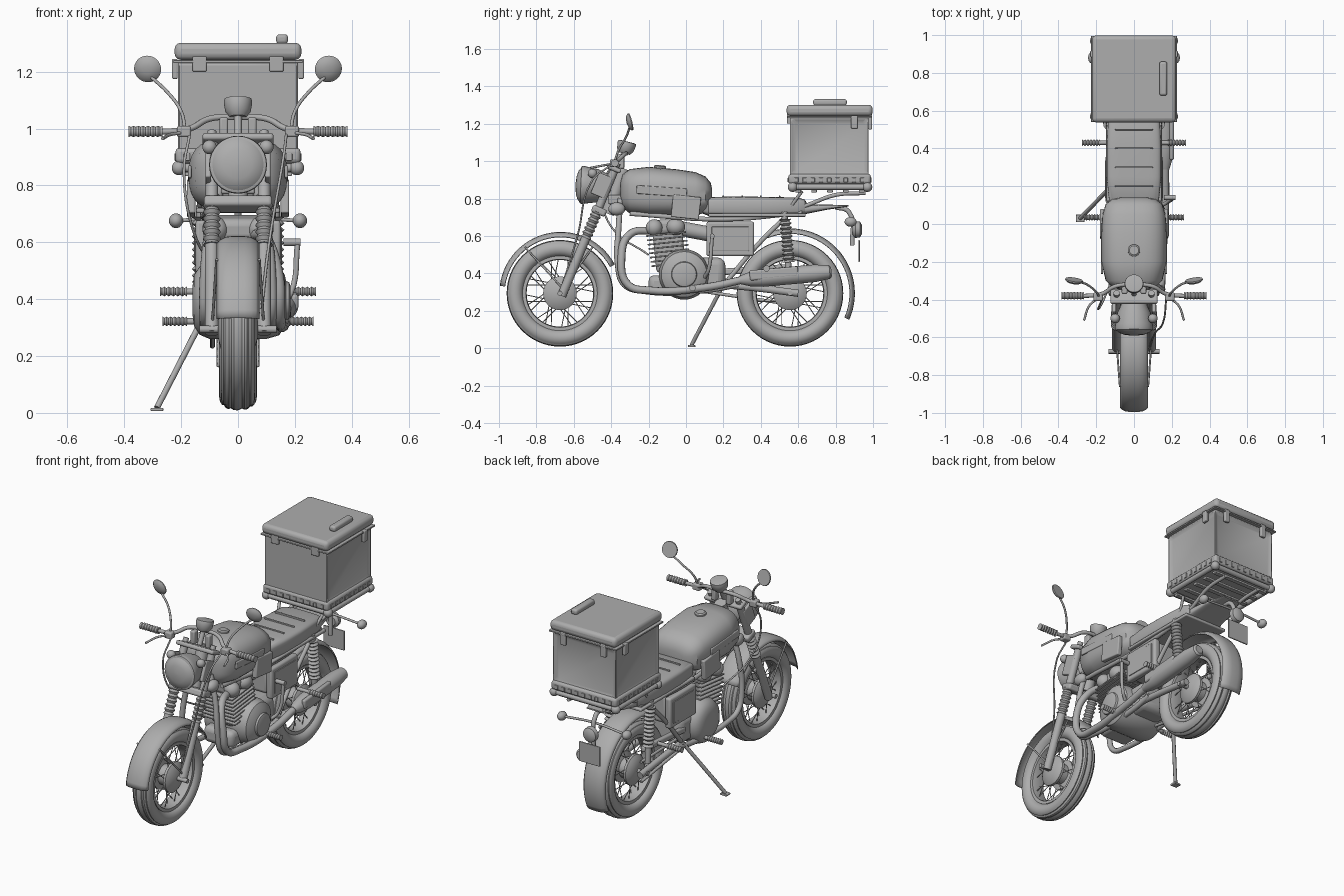
import bpy, bmesh
from math import sin, cos, pi, radians, copysign
from mathutils import Vector, Matrix

cube = bpy.data.objects.get("Cube")
if cube:
    bpy.data.objects.remove(cube)

grey = bpy.data.materials.new("plain grey")
grey.use_nodes = True
grey.diffuse_color = (0.42, 0.42, 0.42, 1)
grey.node_tree.nodes["Principled BSDF"].inputs["Base Color"].default_value = grey.diffuse_color
meshes = []


def finish(name, bm):
    bmesh.ops.recalc_face_normals(bm, faces=bm.faces[:])
    me = bpy.data.meshes.new(name)
    bm.to_mesh(me)
    bm.free()
    me.materials.append(grey)
    ob = bpy.data.objects.new(name, me)
    bpy.context.collection.objects.link(ob)
    meshes.append(ob)
    return ob


def skin(name, rings, wrap=False, caps=True, closed=True):
    """Bridge equal rings of points into a surface."""
    bm = bmesh.new()
    vs = [[bm.verts.new(p) for p in ring] for ring in rings]
    n = len(vs[0])
    pairs = list(zip(vs, vs[1:])) + ([(vs[-1], vs[0])] if wrap else [])
    for a, b in pairs:
        for i in range(n if closed else n - 1):
            j = (i + 1) % n
            bm.faces.new((a[i], a[j], b[j], b[i]))
    if caps and not wrap:
        bm.faces.new(vs[0])
        bm.faces.new(vs[-1])
    return finish(name, bm)


def lathe(name, profile, origin, axis, wrap=False, n=32):
    """Spin (along, radius) pairs around an axis."""
    q = Vector(axis).to_track_quat('Z', 'Y')
    o = Vector(origin)
    return skin(name, [[o + q @ Vector((r * cos(2 * pi * k / n), r * sin(2 * pi * k / n), h))
                        for k in range(n)] for h, r in profile], wrap)


def rod(name, a, b, r, r2=None, n=20):
    d = Vector(b) - Vector(a)
    return lathe(name, [(0, r), (d.length, r if r2 is None else r2)], a, d, n=n)


def ball(name, c, size):
    bm = bmesh.new()
    bmesh.ops.create_uvsphere(bm, u_segments=24, v_segments=14, radius=1,
                              matrix=Matrix.Translation(c) @ Matrix.Diagonal((*size, 1)))
    return finish(name, bm)


def box(name, c, size, bevel=0.008, tilt=0):
    bm = bmesh.new()
    bmesh.ops.create_cube(bm, size=1, matrix=Matrix.Translation(c)
                          @ Matrix.Rotation(radians(tilt), 4, 'X') @ Matrix.Diagonal((*size, 1)))
    ob = finish(name, bm)
    if bevel:
        m = ob.modifiers.new("round", 'BEVEL')
        m.width, m.segments = bevel, 3
    return ob


def tube(name, paths, r):
    cu = bpy.data.curves.new(name, 'CURVE')
    cu.dimensions, cu.bevel_depth, cu.bevel_resolution = '3D', r, 3
    cu.resolution_u, cu.use_fill_caps = 6, True
    for path in paths:
        sp = cu.splines.new('BEZIER')
        sp.bezier_points.add(len(path) - 1)
        for p, co in zip(sp.bezier_points, path):
            p.co = co
            p.handle_left_type = p.handle_right_type = 'AUTO'
    cu.materials.append(grey)
    bpy.context.collection.objects.link(bpy.data.objects.new(name, cu))


def loft(name, sections, power, n=32):
    """Rounded sections (y, half width, bottom, top) along the bike."""
    def ring(y, w, lo, hi):
        pts = []
        for k in range(n):
            c, s = cos(2 * pi * k / n), sin(2 * pi * k / n)
            pts.append((w * copysign(abs(c) ** (2 / power), c), y,
                        (lo + hi) / 2 + (hi - lo) / 2 * copysign(abs(s) ** (2 / power), s)))
        return pts
    return skin(name, [ring(*s) for s in sections])


def both(points):
    """A path and its mirror image."""
    return [points, [(-x, y, z) for x, y, z in points]]


def bellows(name, a, b, r1, r2, coils):
    d = Vector(b) - Vector(a)
    n = coils * 4
    lathe(name, [(d.length * i / n, (r1 + r2) / 2 + (r1 - r2) / 2 * cos(i * pi / 2))
                 for i in range(n + 1)], a, d, n=20)


# Wheels: grooved tyre, rim, drum hub, crossed spokes
def wheel(tag, y, width):
    o, X = (0, y, 0.294), (1, 0, 0)
    prof = []
    for k in range(40):
        c, s = cos(2 * pi * k / 40), sin(2 * pi * k / 40)
        groove = 0.006 if s > 0.6 and k % 3 == 0 else 0
        prof.append((width * copysign(abs(c) ** 0.8, c), 0.239 + 0.046 * s - groove))
    lathe(tag + "_tyre", prof, o, X, True, 56)
    lathe(tag + "_rim", [(-.04, .2), (-.04, .182), (-.02, .178), (.02, .178), (.04, .182), (.04, .2)], o, X, True, 56)
    lathe(tag + "_hub", [(-.07, .03), (-.06, .07), (-.045, .09), (-.03, .09), (-.025, .06), (.02, .06),
                         (.03, .09), (.045, .09), (.055, .075), (.07, .03)], o, X)
    rod(tag + "_axle", (-.135, y, .294), (.135, y, .294), .013)
    spokes = []
    for k in range(32):
        a = 2 * pi * k / 32
        b = a + (0.35 if k % 4 < 2 else -0.35)
        sx = .035 if k % 2 else -.035
        spokes.append([(sx, y + .08 * cos(a), .294 + .08 * sin(a)),
                       (sx * .3, y + .185 * cos(b), .294 + .185 * sin(b))])
    tube(tag + "_spokes", spokes, .0025)


def fender(name, y, r, start, end):
    rings = []
    for k in range(29):
        a = radians(start + (end - start) * k / 28)
        rings.append([(.075 * t, y + (r - .025 * t ** 4) * cos(a), .294 + (r - .025 * t ** 4) * sin(a))
                      for t in (-1, -.85, -.6, -.3, 0, .3, .6, .85, 1)])
    ob = skin(name, rings, caps=False, closed=False)
    m = ob.modifiers.new("thickness", 'SOLIDIFY')
    m.thickness = .006


wheel("front", -.674, .06)
wheel("rear", .556, .066)
fender("front_fender", -.67, .328, 173, 28)
fender("rear_fender", .556, .347, 112, -24)
tube("front_fender_stays", both([(.09, -.66, .32), (.075, -.86, .54)]) + both([(.09, -.65, .33), (.075, -.5, .54)]), .005)

# Fork legs with bellows, clamps
for s in (1, -1):
    x = .092 * s
    rod("fork_slider", (x, -.665, .28), (x, -.535, .59), .024)
    bellows("fork_bellows", (x, -.535, .59), (x, -.475, .73), .031, .022, 6)
    rod("fork_tube", (x, -.475, .73), (x, -.375, .97), .022)
    rod("fork_cap", (x, -.375, .97), (x, -.365, .99), .016)
    box("headlight_bracket", (.105 * s, -.45, .87), (.02, .08, .12), .006, -23)
    ball("bracket_knob", (.1 * s, -.5, .935), (.025, .025, .025))
box("lower_clamp", (0, -.465, .735), (.24, .08, .04), .012, -23)
box("upper_clamp", (0, -.385, .96), (.25, .08, .025), .01, -23)
rod("steering_head", (0, -.42, .72), (0, -.33, .96), .035)

# Headlight and instrument
lathe("headlight_shell", [(-.15, .03), (-.13, .065), (-.08, .088), (-.02, .098), (.0, .102), (.012, .1), (.016, .09)],
      (0, -.55, .873), (0, -1, .05))
lathe("headlight_lens", [(0, .09), (.012, .075), (.02, .05), (.024, .02), (.025, .002)], (0, -.566, .873), (0, -1, .05))
lathe("gauge", [(-.04, .03), (-.02, .045), (.012, .05), (.024, .048), (.026, .038)], (0, -.32, 1.08), (0, .25, 1))
tube("gauge_stem", [[(0, -.37, .97), (0, -.33, 1.05)]], .014)

# Handlebar, grips, levers, mirrors, cables
tube("handlebar", [[(-.37, -.38, .99), (-.25, -.38, .99), (-.17, -.37, 1), (-.1, -.33, 1.035), (.0, -.32, 1.04),
                    (.1, -.33, 1.035), (.17, -.37, 1), (.25, -.38, .99), (.37, -.38, .99)]], .011)
tube("levers", both([(.2, -.4, .985), (.235, -.43, .98), (.265, -.51, .965)]), .006)
tube("mirror_stalks", both([(.185, -.385, .99), (.2, -.36, 1.06), (.25, -.32, 1.13), (.31, -.3, 1.185)]), .006)
for s in (1, -1):
    bellows("grip", (.265 * s, -.38, .99), (.385 * s, -.38, .99), .02, .016, 7)
    box("switch_block", (.19 * s, -.385, .99), (.05, .045, .04))
    lathe("mirror", [(-.016, .015), (-.01, .036), (0, .048), (.006, .046)], (.318 * s, -.3, 1.21), (-.15 * s, 1, .25))
    box("clamp_riser", (.05 * s, -.35, 1.0), (.03, .04, .08))
tube("cables", [[(-.17, -.4, .98), (-.19, -.45, .85), (-.16, -.4, .65), (-.08, -.2, .5)],
                [(.17, -.4, .98), (.16, -.5, .9), (.11, -.58, .6), (.08, -.66, .34)]], .005)

# Tank, cap, side plates
loft("fuel_tank", [(-.35, .06, .79, .89), (-.338, .11, .75, .93), (-.3, .15, .72, .958), (-.2, .173, .705, .97),
                   (-.05, .173, .705, .957), (.05, .167, .71, .942), (.105, .15, .725, .918),
                   (.132, .115, .75, .885), (.14, .07, .78, .85)], 2.8)
lathe("fuel_cap", [(-.02, .032), (.006, .032), (.012, .024)], (0, -.14, .967), (0, .08, 1))
for s in (1, -1):
    box("tank_stripe", (.17 * s, -.13, .84), (.012, .27, .045), .005, -4)
    box("tank_plate", (.165 * s, 0, .755), (.03, .15, .12), .006, -6)
    box("side_panel", (.13 * s, .237, .585), (.04, .255, .185), .012)
    box("panel_inlay", (.15 * s, .237, .585), (.008, .2, .13), .003)
    ball("horn", (.09 * s, -.37, .745), (.03, .045, .035))
box("air_box", (0, .237, .59), (.22, .22, .17), .02)
box("coil_box", (0, -.38, .795), (.12, .07, .05))

# Seat with stitched ridges and tail
loft("seat", [(.09, .1, .72, .79), (.12, .132, .708, .808), (.25, .145, .705, .812), (.4, .145, .705, .81),
              (.6, .135, .71, .806), (.635, .12, .72, .795), (.645, .09, .735, .78)], 5)
for i in range(4):
    box("seat_ridge", (0, .2 + .1 * i, .812), (.2, .008, .012), .003)
loft("tail", [(.6, .12, .71, .77), (.75, .1, .74, .768), (.87, .06, .758, .766)], 4)
box("seat_trim", (0, .38, .712), (.294, .52, .018), .006)

# Frame, cradle and swingarm
tube("cradle", both([(.06, -.35, .8), (.1, -.36, .65), (.12, -.365, .45), (.12, -.33, .34), (.12, -.22, .305),
                     (.12, .1, .31), (.12, .28, .34)]), .016)
tube("rear_frame", both([(.12, .22, .36), (.12, .38, .55), (.12, .53, .7)]) + both([(.1, -.3, .72), (.12, .2, .69), (.12, .62, .725)]), .013)
tube("swingarm", both([(.11, .2, .34), (.11, .4, .32), (.11, .6, .294)]), .02)
for s in (1, -1):
    bellows("shock_spring", (.13 * s, .55, .46), (.13 * s, .53, .69), .033, .021, 10)
    rod("shock_core", (.13 * s, .553, .36), (.13 * s, .525, .73), .017)
    # Foot pegs, two pairs
    for y, z, x in ((.035, .322, .265), (.43, .427, .275)):
        rod("peg_arm", (.1 * s, y, z), (.18 * s, y, z), .011)
        bellows("foot_peg", (.18 * s, y, z), (x * s, y, z), .017, .012, 6)
box("chain_guard", (-.1, .36, .42), (.03, .4, .035), .01, 4)
tube("chain", [[(-.09, .05, .37), (-.09, .56, .355)], [(-.09, .05, .31), (-.09, .56, .235)]], .009)

# Engine: crankcase, covers, finned cylinder, head
lathe("crankcase", [(-.16, .05), (-.155, .09), (-.135, .12), (-.1, .135), (.1, .135), (.145, .122),
                    (.165, .09), (.175, .04)], (0, -.01, .395), (1, 0, 0))
lathe("round_cover", [(0, .07), (.015, .065), (.02, .05)], (.165, -.01, .395), (1, 0, 0))
box("gearbox", (0, .08, .4), (.22, .26, .17), .04)
box("lower_case", (0, -.08, .34), (.2, .24, .1), .03)
box("cylinder_core", (0, -.09, .53), (.15, .16, .24), .02, 6)
for i in range(8):
    box("cooling_fin", (0, -.078 - .004 * i, .45 + .023 * i), (.22, .215, .009), .003, 6)
box("cylinder_head", (0, -.11, .65), (.18, .16, .08), .025, 6)
for s in (1, -1):
    ball("rocker_cover", (.08 * s, -.17, .645), (.045, .045, .045))
    ball("rocker_cover", (.08 * s, -.055, .65), (.045, .05, .045))
rod("carburettor", (0, -.03, .64), (0, .13, .61), .04)

# Exhaust and shielded silencer on one side
tube("exhaust_pipe", [[(.06, -.17, .63), (.1, -.3, .61), (.14, -.345, .48), (.145, -.31, .34), (.15, -.2, .31),
                       (.165, .1, .325), (.165, .32, .37)]], .021)
lathe("silencer", [(0, .022), (.05, .038), (.12, .047), (.4, .047), (.48, .036), (.49, .025)],
      (.165, .29, .365), (0, 1, .09))
box("heat_shield", (.2, .47, .4), (.025, .26, .055), .01, 5)

# Side stand and kick starter
tube("side_stand", [[(-.12, .2, .34), (-.285, .03, .018)]], .011)
box("stand_foot", (-.285, .03, .012), (.045, .04, .012), .004)
tube("kick_starter", [[(.15, .1, .38), (.185, .12, .42), (.21, .14, .6)]], .01)
rod("kick_pedal", (.16, .14, .6), (.22, .14, .6), .013)

# Rear lamps and number plate
tube("lamp_bracket", [[(0, .8, .755), (0, .87, .73), (0, .89, .55)]], .013)
lathe("tail_lamp", [(0, .03), (.015, .045), (.04, .042), (.05, .025)], (0, .89, .635), (0, 1, 0))
box("number_plate", (0, .925, .52), (.14, .008, .12), .003)
tube("signal_bar", [[(-.21, .88, .676), (0, .875, .69), (.21, .88, .676)]], .007)
for s in (1, -1):
    ball("turn_signal", (.218 * s, .88, .676), (.025, .032, .026))

# Luggage rack
tube("rack_rails", both([(.1, .55, .73), (.11, .66, .77), (.12, .8, .82), (.12, .96, .83)]), .011)
tube("rack_stays", both([(.12, .54, .73), (.15, .62, .84)]), .009)
for i in range(5):
    box("rack_slat", (0, .6 + .085 * i, .84), (.38, .03, .014), .004)
L, F, B = .207, .57, .97
tube("rack_hoop", [[(-L, F, .862), (L, F, .862)], [(-L, B, .862), (L, B, .862)]]
     + both([(L, F, .862), (L, B, .862)]), .016)
for x in (-L, L):
    for y in (F, B):
        ball("rack_corner", (x, y, .862), (.026, .026, .026))

# Cargo box: tray with studs, panelled body, lid
box("box_tray", (0, .768, .905), (.44, .44, .055), .015)
for i in range(9):
    for s in (1, -1):
        box("tray_stud", (.22 * s, .59 + .044 * i, .9), (.008, .022, .026), .003)
        box("tray_stud", (-.18 + .045 * i, .768 + .22 * s, .9), (.022, .008, .026), .003)
bm = bmesh.new()
bmesh.ops.create_cube(bm, size=1, matrix=Matrix.Translation((0, .768, 1.075)) @ Matrix.Diagonal((.43, .425, .315, 1)))
sides = [f for f in bm.faces if abs(f.calc_center_median().x) > .1 or f.calc_center_median().y > .9]
bmesh.ops.inset_individual(bm, faces=sides, thickness=.035, depth=0)
for f in sides:
    bmesh.ops.translate(bm, verts=f.verts[:], vec=f.normal * -.014)
body = finish("box_body", bm)
m = body.modifiers.new("round", 'BEVEL')
m.width, m.segments = .01, 2
box("lid_rim", (0, .768, 1.236), (.455, .455, .01), .003)
box("lid", (0, .768, 1.272), (.446, .46, .06), .022)
box("lid_handle", (.155, .77, 1.315), (.042, .18, .034), .012)
for s in (1, -1):
    box("hinge", (.135 * s, .55, 1.228), (.05, .02, .055), .005)
    box("latch", (.135 * s, .985, 1.21), (.035, .02, .08), .005)
    box("side_latch", (.222 * s, .9, 1.21), (.02, .035, .07), .005)

# Smooth shading with crisp edges
bpy.ops.object.select_all(action='DESELECT')
for ob in meshes:
    ob.select_set(True)
bpy.context.view_layer.objects.active = meshes[0]
bpy.ops.object.shade_smooth_by_angle(angle=radians(35))
